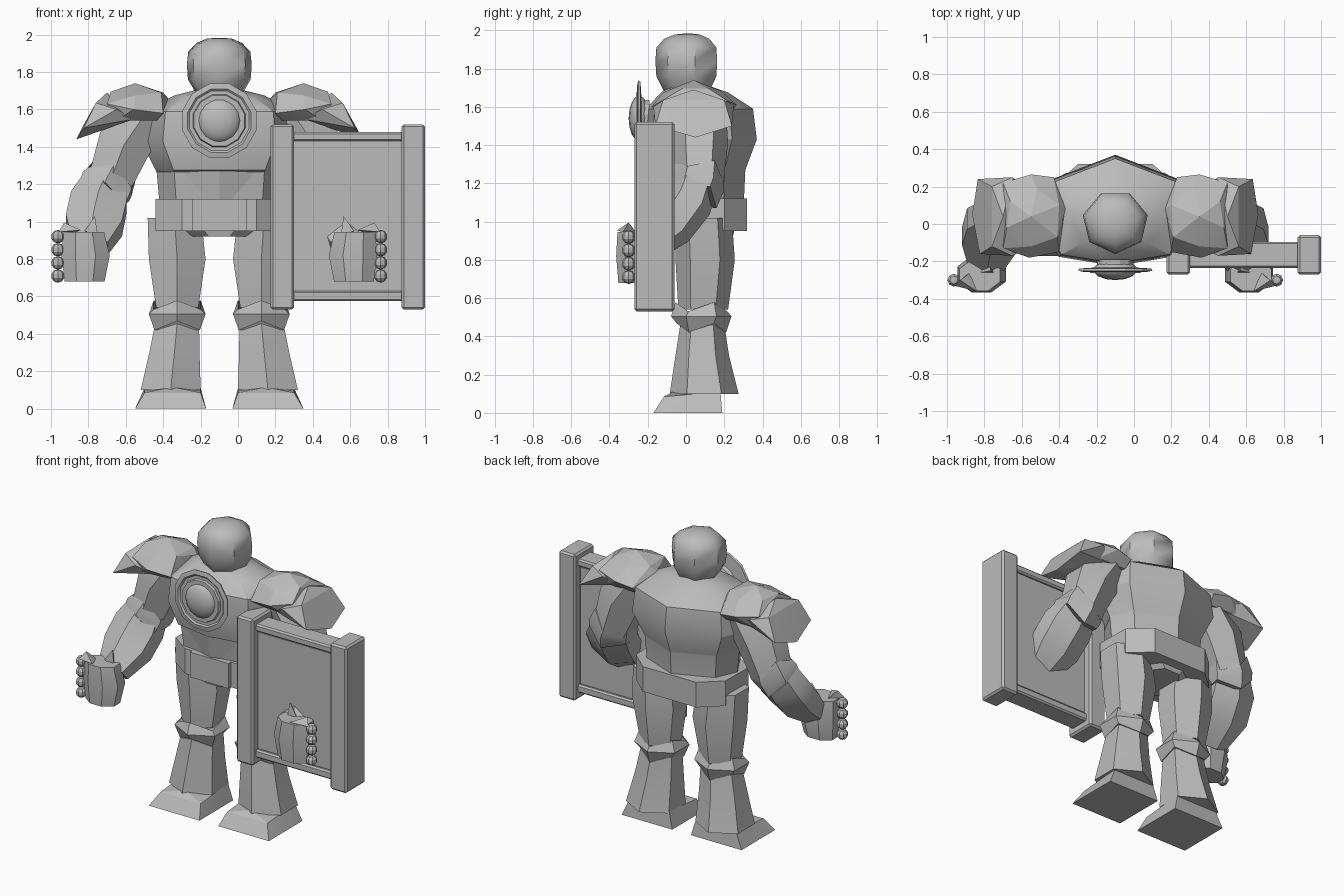
import bpy, bmesh, math
from mathutils import Vector

if "Cube" in bpy.data.objects:
    bpy.data.objects.remove(bpy.data.objects["Cube"])

CX = -0.1  # body centre line
grey = bpy.data.materials.new("stone_grey")
grey.diffuse_color = (0.5, 0.5, 0.5, 1)
grey.use_nodes = True
grey.node_tree.nodes["Principled BSDF"].inputs["Base Color"].default_value = grey.diffuse_color


def finish(name, bm, mirror=False, x=CX, angle=25):
    bmesh.ops.recalc_face_normals(bm, faces=bm.faces)
    me = bpy.data.meshes.new(name)
    bm.to_mesh(me)
    bm.free()
    ob = bpy.data.objects.new(name, me)
    bpy.context.collection.objects.link(ob)
    ob.location.x = x
    me.materials.append(grey)
    bpy.ops.object.select_all(action='DESELECT')
    ob.select_set(True)
    bpy.context.view_layer.objects.active = ob
    bpy.ops.object.shade_smooth_by_angle(angle=math.radians(angle))
    if mirror:
        ob.modifiers.new("Mirror", 'MIRROR').use_mirror_merge = False
    return ob


def skin(name, rings, **kw):
    """Join rings of points into a closed tube."""
    bm = bmesh.new()
    vs = [[bm.verts.new(p) for p in r] for r in rings]
    n = len(vs[0])
    for a, b in zip(vs, vs[1:]):
        for i in range(n):
            bm.faces.new((a[i], a[(i + 1) % n], b[(i + 1) % n], b[i]))
    bm.faces.new(vs[0])
    bm.faces.new(vs[-1])
    return finish(name, bm, **kw)


def tube(name, path, n=6, phase=0.5, tilt=False, zig=0, **kw):
    """path: (x, y, z, rx, ry); tilt turns rings across the path, zig makes jagged rims."""
    rings = []
    for k, (x, y, z, rx, ry) in enumerate(path):
        u, v, d = Vector((1, 0, 0)), Vector((0, 1, 0)), Vector((0, 0, 1))
        if tilt:
            a, b = path[max(k - 1, 0)], path[min(k + 1, len(path) - 1)]
            d = (Vector(a[:3]) - Vector(b[:3])).normalized()
            u = (u - d * u.dot(d)).normalized()
            v = d.cross(u)
        ring = []
        for i in range(n):
            t = 2 * math.pi * (i + phase) / n
            off = zig * (-1) ** i if k in (0, len(path) - 1) else 0
            ring.append(Vector((x, y, z)) + u * rx * math.cos(t) + v * ry * math.sin(t) + d * off)
        rings.append(ring)
    return skin(name, rings, **kw)


def hull(name, pts, **kw):
    bm = bmesh.new()
    for p in pts:
        bm.verts.new(p)
    r = bmesh.ops.convex_hull(bm, input=bm.verts)
    junk = [g for g in r["geom_interior"] + r["geom_unused"] if isinstance(g, bmesh.types.BMVert)]
    bmesh.ops.delete(bm, geom=junk, context='VERTS')
    return finish(name, bm, angle=15, **kw)


def box(name, x0, x1, y0, y1, z0, z1, bevel=0, **kw):
    bm = bmesh.new()
    bmesh.ops.create_cube(bm, size=1)
    for v in bm.verts:
        v.co = ((x0 + x1) / 2 + v.co.x * (x1 - x0), (y0 + y1) / 2 + v.co.y * (y1 - y0),
                (z0 + z1) / 2 + v.co.z * (z1 - z0))
    if bevel:
        bmesh.ops.bevel(bm, geom=bm.edges, offset=bevel, segments=1, affect='EDGES')
    return finish(name, bm, **kw)


def body_ring(z, w, f, b):
    half = [(0.8 * w, 0.65 * b), (w, 0.05), (0.72 * w, 0.78 * f)]
    return [(0, b, z)] + [(x, y, z) for x, y in half] + [(0, f, z)] + [(-x, y, z) for x, y in half[::-1]]


# Torso with the chest overhanging the waist at the front only
skin("torso", [body_ring(*r) for r in (
    (1.05, .315, -.13, .3), (1.265, .335, -.16, .31), (1.275, .34, -.19, .312), (1.43, .42, -.225, .37),
    (1.59, .4, -.21, .35), (1.675, .24, -.13, .22), (1.71, .1, -.08, .12))], angle=30)
hull("belly_point", [(-.2, -.13, 1.27), (.2, -.13, 1.27), (0, -.185, 1.27), (0, -.14, 1.05), (0, 0, 1.27)])

# Belt, buckle plate and pelvis
skin("belt", [[(x, y, z) for x, y in ((.2, .32), (.335, .2), (.34, -.04), (.2, -.14),
                                      (-.2, -.14), (-.34, -.04), (-.335, .2), (-.2, .32))]
              for z in (.95, 1.12)])
box("buckle", -.145, .145, -.165, 0, .95, 1.12)
tube("pelvis", [(0, .06, .92, .15, .2), (0, .06, 1.0, .3, .22)], n=8)

# Head
tube("head", [(0, .01, 1.64, .1, .1), (0, .01, 1.69, .13, .13), (0, .01, 1.76, .172, .165),
              (0, .01, 1.84, .178, .17), (0, .01, 1.91, .17, .165), (0, .01, 1.955, .125, .125),
              (0, .01, 1.978, .07, .07), (0, .01, 1.983, .02, .02)],
     n=7, phase=.25, angle=50)

# Chest emblem: stepped disc and dome
skin("emblem_disc", [[(r * math.cos(t), y, 1.54 + r * math.sin(t))
                      for t in (2 * math.pi * (i + .5) / 12 for i in range(12))]
                     for r, y in ((.1, -.19), (.1, -.232), (.2, -.238), (.205, -.25), (.175, -.256),
                                  (.165, -.247), (.145, -.247), (.14, -.262), (.11, -.262))])
bm = bmesh.new()
bmesh.ops.create_uvsphere(bm, u_segments=14, v_segments=8, radius=1)
for v in bm.verts:
    v.co = (v.co.x * .118, -.245 + v.co.y * .055, 1.54 + v.co.z * .118)
finish("emblem_dome", bm, angle=50)

# Legs
tube("thigh", [(.225, .09, .54, .13, .13), (.225, .1, .8, .175, .155), (.24, .09, 1.02, .165, .15)],
     mirror=True)
tube("knee_guard", [(.225, .08, .445, .14, .13), (.225, .08, .505, .175, .158), (.225, .08, .555, .145, .135)],
     zig=.024, mirror=True)
tube("shin", [(.26, .095, .1, .185, .18), (.24, .085, .3, .155, .14), (.225, .085, .46, .135, .115)],
     mirror=True)
hull("foot", [(.07, -.17, 0), (.45, -.17, 0), (.07, .19, 0), (.45, .19, 0), (.1, -.115, .085),
              (.4, -.115, .085), (.1, .18, .11), (.4, .18, .11), (.25, -.06, .115)], mirror=True)

# Shoulder armour: dome and outer flare
hull("shoulder_dome", [
    (.45, .04, 1.74), (.3, .1, 1.69), (.56, .12, 1.695), (.58, -.02, 1.695), (.31, -.07, 1.69),
    (.45, -.12, 1.675), (.42, .19, 1.68), (.265, .08, 1.65), (.265, .08, 1.56), (.33, .25, 1.59),
    (.45, .265, 1.61), (.6, .22, 1.63), (.6, -.13, 1.63), (.46, -.18, 1.6), (.3, -.15, 1.58),
    (.34, .2, 1.54), (.34, -.1, 1.54), (.55, .2, 1.54), (.55, -.12, 1.54)], mirror=True)
hull("shoulder_flare", [
    (.55, .25, 1.61), (.66, .2, 1.635), (.66, -.12, 1.635), (.55, -.17, 1.6), (.6, .04, 1.69),
    (.735, .24, 1.5), (.765, .05, 1.44), (.725, -.16, 1.5), (.45, .18, 1.55), (.45, -.12, 1.55)],
     mirror=True)

# Arms
tube("upper_arm", [(.4, .07, 1.57, .15, .14), (.51, .07, 1.41, .165, .15), (.59, .07, 1.2, .135, .125)],
     tilt=True, mirror=True)
tube("elbow_guard", [(.575, .07, 1.255, .145, .135), (.6, .06, 1.2, .16, .145), (.62, .04, 1.14, .155, .135)],
     tilt=True, zig=.03, mirror=True)
tube("forearm", [(.61, .05, 1.2, .14, .12), (.645, .01, 1.1, .175, .13), (.67, -.08, .98, .175, .125),
                 (.69, -.21, .865, .11, .09)], tilt=True, mirror=True)

# Fists with knuckle beads and thumb
tube("fist", [(.72, -.275, .68, .115, .085), (.715, -.268, .82, .14, .105), (.725, -.275, .945, .118, .09)],
     n=8, mirror=True)
for z in (.71, .78, .85, .92):
    bm = bmesh.new()
    bmesh.ops.create_uvsphere(bm, u_segments=8, v_segments=5, radius=.036)
    bmesh.ops.translate(bm, verts=bm.verts, vec=(.863, -.3, z))
    finish("knuckle", bm, mirror=True)
hull("thumb", [(.74, -.36, .955), (.86, -.33, .945), (.78, -.26, .94), (.83, -.3, .995), (.8, -.28, .97)],
     mirror=True)
hull("wrist_spike", [(.65, -.26, .93), (.72, -.26, .95), (.68, -.2, .93), (.665, -.25, 1.03)], mirror=True)

# Tower shield: two posts, rails and recessed panel
for x0 in (.175, .875):
    box("shield_post", x0, x0 + .125, -.27, -.06, .53, 1.52, bevel=.012, x=0)
for z0, z1 in ((.575, .63), (1.43, 1.48)):
    box("shield_rail", .28, .89, -.235, -.095, z0, z1, bevel=.01, x=0)
box("shield_panel", .28, .89, -.215, -.115, .6, 1.45, x=0)
box("shield_inlay", .305, .865, -.222, -.108, .635, 1.425, x=0)
